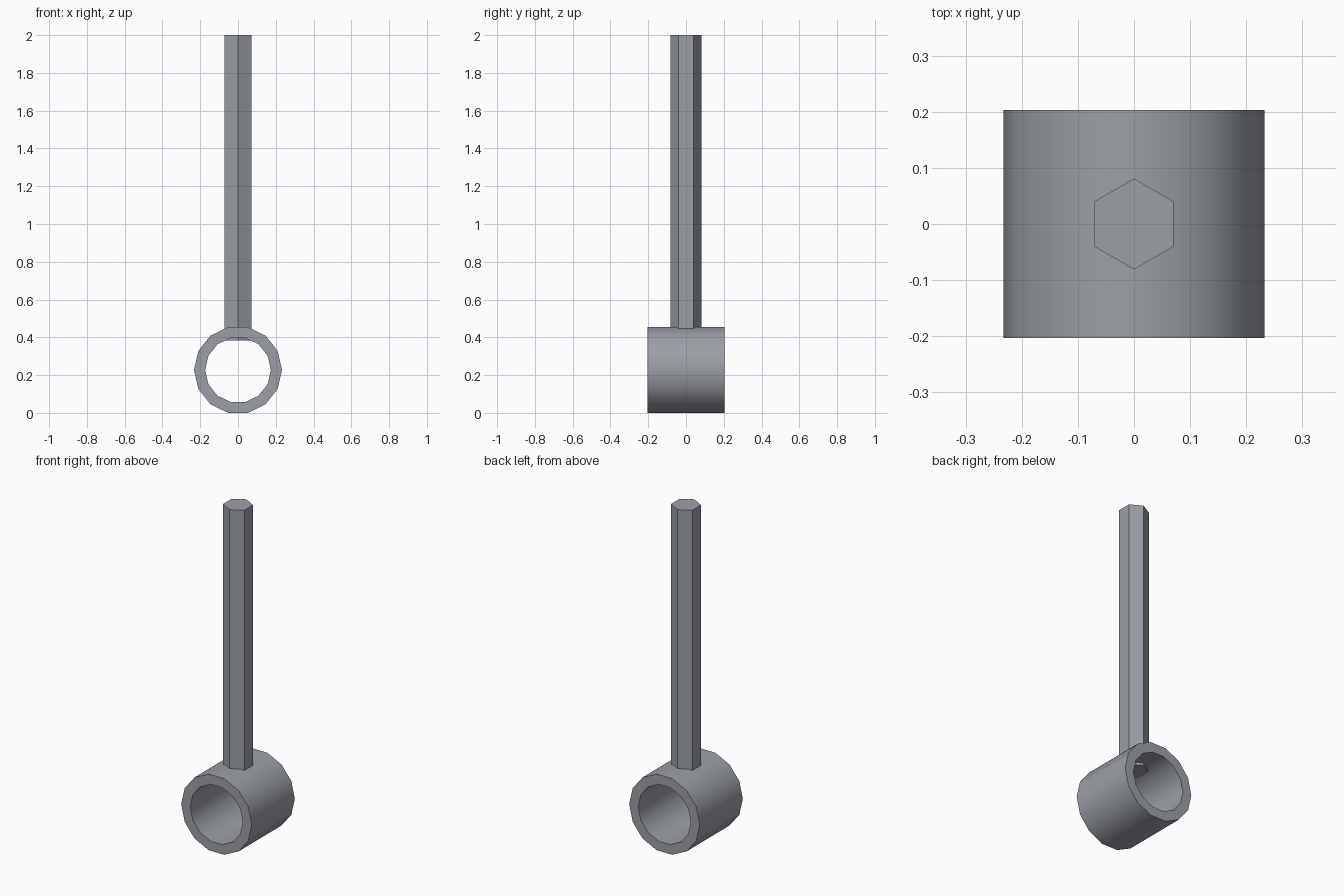
import bpy
import bmesh
from math import radians, pi, cos, sin

cube = bpy.data.objects.get("Cube")
if cube:
    bpy.data.objects.remove(cube, do_unlink=True)

STEEL = (0.33, 0.35, 0.38, 1)
steel = bpy.data.materials.new("grey steel")
steel.use_nodes = True
steel.diffuse_color = STEEL
steel.node_tree.nodes["Principled BSDF"].inputs["Base Color"].default_value = STEEL

SIDES, OUTER, INNER, HALF_LENGTH = 14, 0.233, 0.174, 0.203
CENTRE_Z = OUTER * cos(pi / SIDES)


def select_only(obj):
    bpy.ops.object.select_all(action='DESELECT')
    obj.select_set(True)
    bpy.context.view_layer.objects.active = obj


# Hollow sleeve: loops of four points joined around the y axis
bm = bmesh.new()
profile = [(OUTER, -HALF_LENGTH), (OUTER, HALF_LENGTH),
           (INNER, HALF_LENGTH), (INNER, -HALF_LENGTH)]
loops = []
for i in range(SIDES):
    a = 2 * pi * i / SIDES
    loops.append([bm.verts.new((r * cos(a), y, CENTRE_Z + r * sin(a)))
                  for r, y in profile])
for i, here in enumerate(loops):
    after = loops[(i + 1) % SIDES]
    for j in range(4):
        k = (j + 1) % 4
        bm.faces.new((here[j], here[k], after[k], after[j]))
bmesh.ops.recalc_face_normals(bm, faces=bm.faces)
mesh = bpy.data.meshes.new("sleeve")
bm.to_mesh(mesh)
bm.free()
sleeve = bpy.data.objects.new("sleeve", mesh)
bpy.context.collection.objects.link(sleeve)
mesh.materials.append(steel)
select_only(sleeve)
bpy.ops.object.shade_smooth_by_angle(angle=radians(35))

# Hexagonal rod, its lower end poking just through the sleeve wall
BOTTOM, TOP = 0.383, 2.0
bpy.ops.mesh.primitive_cylinder_add(vertices=6, radius=0.081, depth=TOP - BOTTOM,
                                    location=(0, 0, (TOP + BOTTOM) / 2))
rod = bpy.context.object
rod.name = "hex_rod"
rod.data.materials.append(steel)
